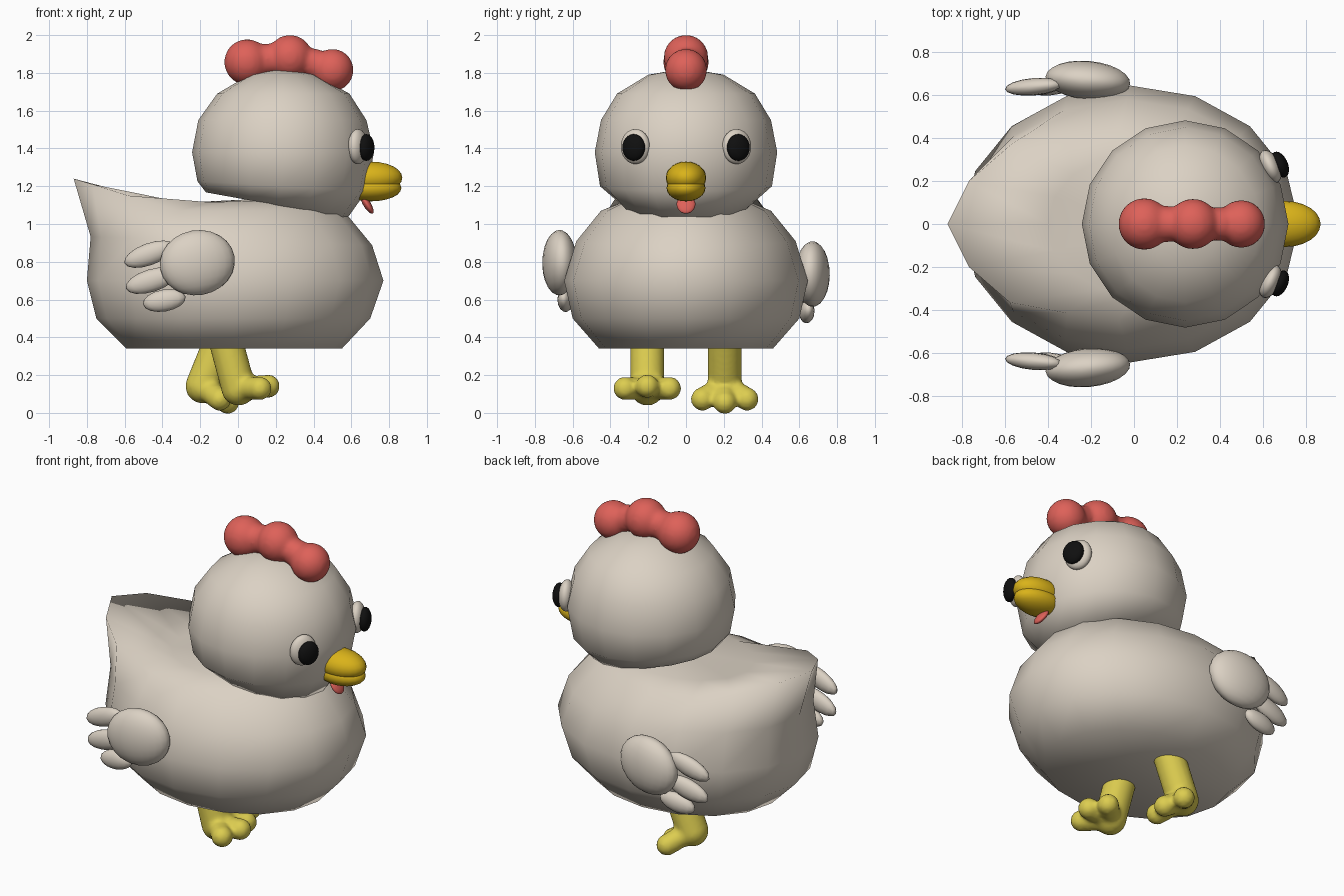
import bpy, bmesh
from math import cos, sin, pi, radians
from mathutils import Matrix, Vector

cube = bpy.data.objects.get("Cube")
if cube:
    bpy.data.objects.remove(cube, do_unlink=True)


def material(name, rgb):
    m = bpy.data.materials.new(name)
    m.use_nodes = True
    m.diffuse_color = (*rgb, 1)
    bsdf = m.node_tree.nodes["Principled BSDF"]
    bsdf.inputs["Base Color"].default_value = (*rgb, 1)
    bsdf.inputs["Roughness"].default_value = 0.7
    return m


CREAM = material("cream", (0.71, 0.64, 0.55))
RED = material("coral red", (0.73, 0.12, 0.1))
GOLD = material("golden beak", (0.7, 0.45, 0.01))
YELLOW = material("leg yellow", (0.72, 0.61, 0.08))
BLACK = material("black", (0.005, 0.005, 0.005))


def finish(bm, name, mat):
    bmesh.ops.recalc_face_normals(bm, faces=bm.faces)
    for f in bm.faces:
        f.smooth = True
    mesh = bpy.data.meshes.new(name)
    bm.to_mesh(mesh)
    bm.free()
    mesh.materials.append(mat)
    obj = bpy.data.objects.new(name, mesh)
    bpy.context.collection.objects.link(obj)
    return obj


def add_ball(bm, centre, radii, rot=None, seg=24):
    m = Matrix.Translation(centre) @ (rot or Matrix()) @ Matrix.Diagonal((*radii, 1))
    bmesh.ops.create_uvsphere(bm, u_segments=seg, v_segments=seg // 2, radius=1, matrix=m)


def ellipsoid(name, mat, centre, radii, rot=None, seg=24):
    bm = bmesh.new()
    add_ball(bm, centre, radii, rot, seg)
    return finish(bm, name, mat)


def blob(name, mat, balls, smooth=6):
    """Fuse overlapping balls (centre, radius) into one soft shape."""
    bm = bmesh.new()
    for c, r in balls:
        add_ball(bm, c, (r, r, r))
    obj = finish(bm, name, mat)
    rm = obj.modifiers.new("fuse", 'REMESH')
    rm.mode, rm.voxel_size, rm.use_smooth_shade = 'VOXEL', 0.014, True
    sm = obj.modifiers.new("soften", 'SMOOTH')
    sm.factor, sm.iterations = 0.5, smooth
    return obj


def loft(name, mat, rings, bottom, top, adjust=None, n=16):
    """Stack elliptical rings (z, back x, front x, half width, tilt) between two poles."""
    bm = bmesh.new()
    rows = []
    for k, (z, x0, x1, ry, tilt) in enumerate(rings):
        row = []
        for i in range(n):
            a = 2 * pi * i / n
            dx = (x1 - x0) / 2 * cos(a)
            co = Vector(((x0 + x1) / 2 + dx, ry * sin(a), z + tilt * dx))
            if adjust:
                co = adjust(k, i, co)
            row.append(bm.verts.new(co))
        rows.append(row)
    for lo, hi in zip(rows, rows[1:]):
        for i in range(n):
            j = (i + 1) % n
            bm.faces.new((lo[i], lo[j], hi[j], hi[i]))
    for row, pole in ((rows[0], bottom), (rows[-1], top)):
        p = bm.verts.new(pole)
        for i in range(n):
            bm.faces.new((row[i], row[(i + 1) % n], p))
    return finish(bm, name, mat)


# Body: the rear of ring four is drawn out into the raised tail rim
def raise_tail(k, i, co):
    rim = {0: (-0.87, 0, 1.24), 1: (-0.77, 0.2, 1.21), 2: (-0.58, 0.365, 1.15)}
    step = abs(i - 8)
    if k == 4 and step in rim:
        x, y, z = rim[step]
        return Vector((x, y if i < 8 else -y, z))
    return co


loft("body", CREAM, [
    (0.34, -0.59, 0.55, 0.46, 0),
    (0.5, -0.75, 0.7, 0.6, 0),
    (0.7, -0.8, 0.77, 0.645, 0),
    (0.91, -0.78, 0.71, 0.58, -0.03),
    (1.07, -0.7, 0.56, 0.45, 0),
    (1.12, -0.4, 0.42, 0.33, 0.03)],
    (0, 0, 0.37), (0.05, 0, 1.13), raise_tail)

# Head: a rounded ball whose flat underside slopes down to the front
loft("head", CREAM, [
    (1.1, -0.17, 0.58, 0.34, -0.18),
    (1.2, -0.215, 0.68, 0.455, -0.06),
    (1.38, -0.243, 0.72, 0.483, 0),
    (1.55, -0.21, 0.68, 0.45, 0),
    (1.69, -0.11, 0.59, 0.365, 0),
    (1.79, 0.06, 0.41, 0.2, 0)],
    (0.22, 0, 1.1), (0.23, 0, 1.825))

# Comb: three beads joined by narrow necks
blob("comb", RED, [
    ((0.048, 0, 1.857), 0.122), ((0.155, 0, 1.87), 0.085),
    ((0.275, 0, 1.883), 0.119), ((0.4, 0, 1.85), 0.08),
    ((0.5, 0, 1.815), 0.113)], 8)

# Beak and tongue
ellipsoid("upper_beak", GOLD, (0.705, 0, 1.245), (0.165, 0.107, 0.085))
ellipsoid("lower_beak", GOLD, (0.705, 0, 1.19), (0.16, 0.103, 0.07))
ellipsoid("tongue", RED, (0.683, 0, 1.105), (0.02, 0.05, 0.058),
          Matrix.Rotation(radians(-32), 4, 'Y'))

# Wing feathers: centre x, z, half length, half height, slope
FEATHERS = [(-0.47, 0.84, 0.14, 0.058, 20),
            (-0.46, 0.7, 0.14, 0.06, 17),
            (-0.39, 0.595, 0.115, 0.058, 10)]

for side, s, drop in (("left", 1, 0.06), ("right", -1, 0)):
    # Eyes
    turn = Matrix.Rotation(radians(24 * s), 4, 'Z')
    ellipsoid(side + "_eye", CREAM, (0.635, 0.268 * s, 1.41), (0.045, 0.082, 0.093), turn)
    ellipsoid(side + "_pupil", BLACK, (0.68, 0.277 * s, 1.405), (0.037, 0.064, 0.071), turn)

    # Wings
    flare = Matrix.Rotation(radians(-5 * s), 4, 'Z')
    ellipsoid(side + "_wing", CREAM, (-0.215, 0.67 * s, 0.795 - drop), (0.2, 0.09, 0.172),
              flare @ Matrix.Rotation(radians(-10), 4, 'Y'))
    for k, (x, z, length, height, slope) in enumerate(FEATHERS):
        ellipsoid(f"{side}_feather_{k + 1}", CREAM, (x, 0.64 * s, z - drop),
                  (length, 0.04, height),
                  flare.inverted() @ Matrix.Rotation(radians(-slope), 4, 'Y'), 16)

# Legs: shank and three toes, swung about the hip in a walking pose
for side, y, swing in (("left", 0.205, -22), ("right", -0.205, 15)):
    pose = Matrix.Translation((-0.075, y, 0.42)) @ Matrix.Rotation(radians(-swing), 4, 'Y')
    shank = [((0, 0, -0.03 * k), 0.092) for k in range(11)]
    toes = []
    for t, reach in ((-1, 0.11), (0, 0.155), (1, 0.11)):
        for k in range(1, 5):
            f = k / 4
            toes.append(((reach * f, 0.118 * t * f, -0.3 - 0.03 * f), 0.062))
    blob(side + "_leg", YELLOW, [(pose @ Vector(c), r) for c, r in shank + toes], 5)
